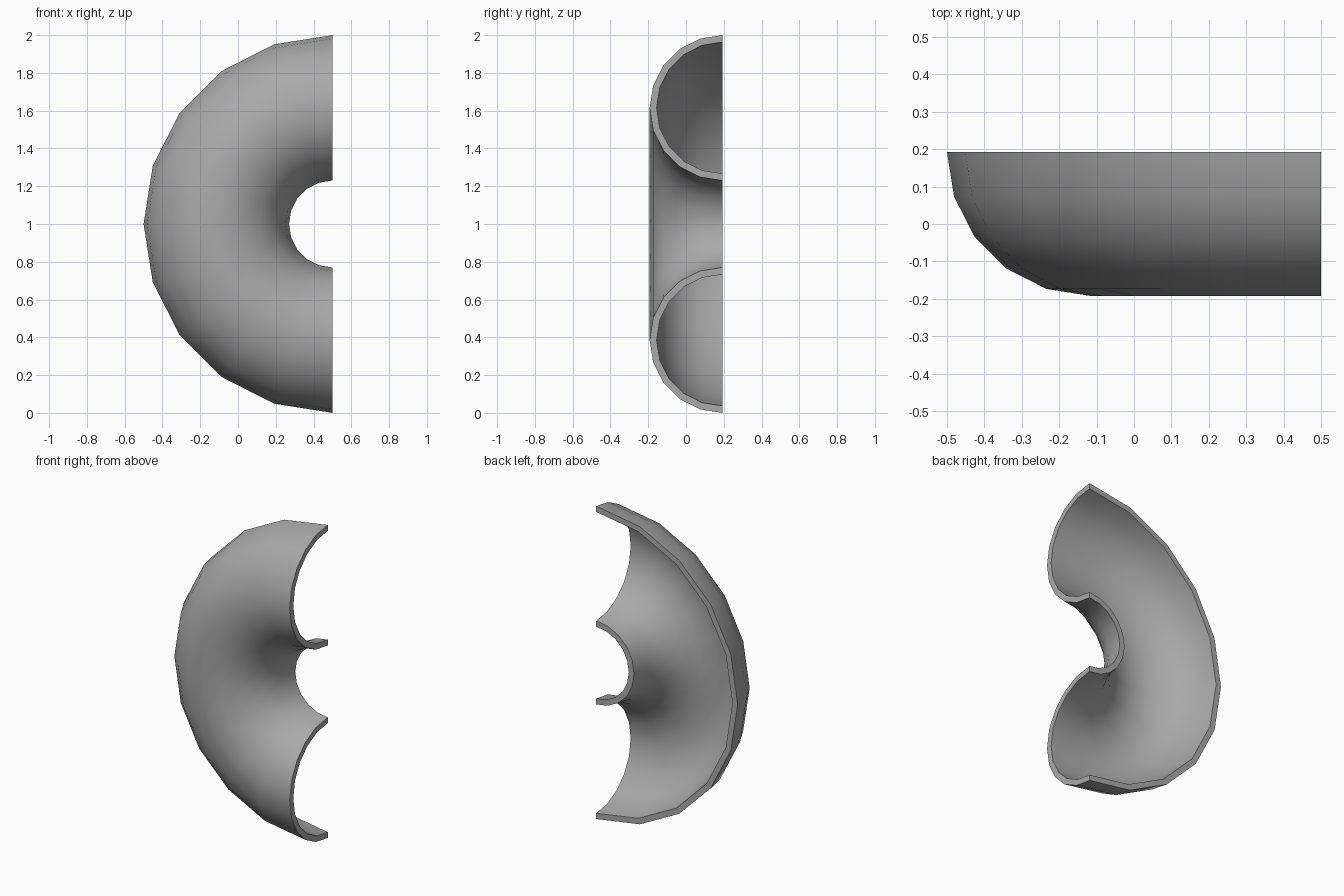
import bpy, bmesh
from math import sin, cos, pi, radians
from mathutils import Vector, Matrix

cube = bpy.data.objects.get("Cube")
if cube:
    bpy.data.objects.remove(cube, do_unlink=True)

MAJOR, OUTER, INNER = 0.615, 0.385, 0.348   # bend radius, outside and inside of the wall
STEPS = 10                                  # sides per half turn, both ways
BACK = OUTER / 2                            # open rear plane
CENTRE = Vector((0.5, BACK, 1.0))

grey = bpy.data.materials.new("grey")
grey.use_nodes = True
colour = (0.4, 0.4, 0.4, 1)
grey.diffuse_color = colour
grey.node_tree.nodes["Principled BSDF"].inputs["Base Color"].default_value = colour

bm = bmesh.new()


def half_circle(radius):
    """Half-round profile on the upper open end, bulging to the front."""
    angles = [pi * i / STEPS for i in range(STEPS + 1)]
    return [bm.verts.new(CENTRE + Vector((0, -radius * sin(a), MAJOR + radius * cos(a))))
            for a in angles]


# Closed C-shaped wall section
section = half_circle(OUTER) + half_circle(INNER)[::-1]
edges = [bm.edges.new((v, section[i - 1])) for i, v in enumerate(section)]
start_cap = bm.faces.new(section)

# Sweep the section half a turn to make the split elbow
swept = bmesh.ops.spin(bm, geom=section + edges, cent=CENTRE, axis=(0, 1, 0),
                       angle=-pi, steps=STEPS, use_duplicate=False)
end_edges = [e for e in swept["geom_last"] if isinstance(e, bmesh.types.BMEdge)]
bmesh.ops.contextual_create(bm, geom=end_edges)
bmesh.ops.recalc_face_normals(bm, faces=bm.faces)

mesh = bpy.data.meshes.new("split_pipe_elbow")
bm.to_mesh(mesh)
bm.free()
mesh.materials.append(grey)
elbow = bpy.data.objects.new("split_pipe_elbow", mesh)
bpy.context.collection.objects.link(elbow)

# Smooth walls, crisp rims
bpy.context.view_layer.objects.active = elbow
elbow.select_set(True)
bpy.ops.object.shade_smooth_by_angle(angle=radians(40))
